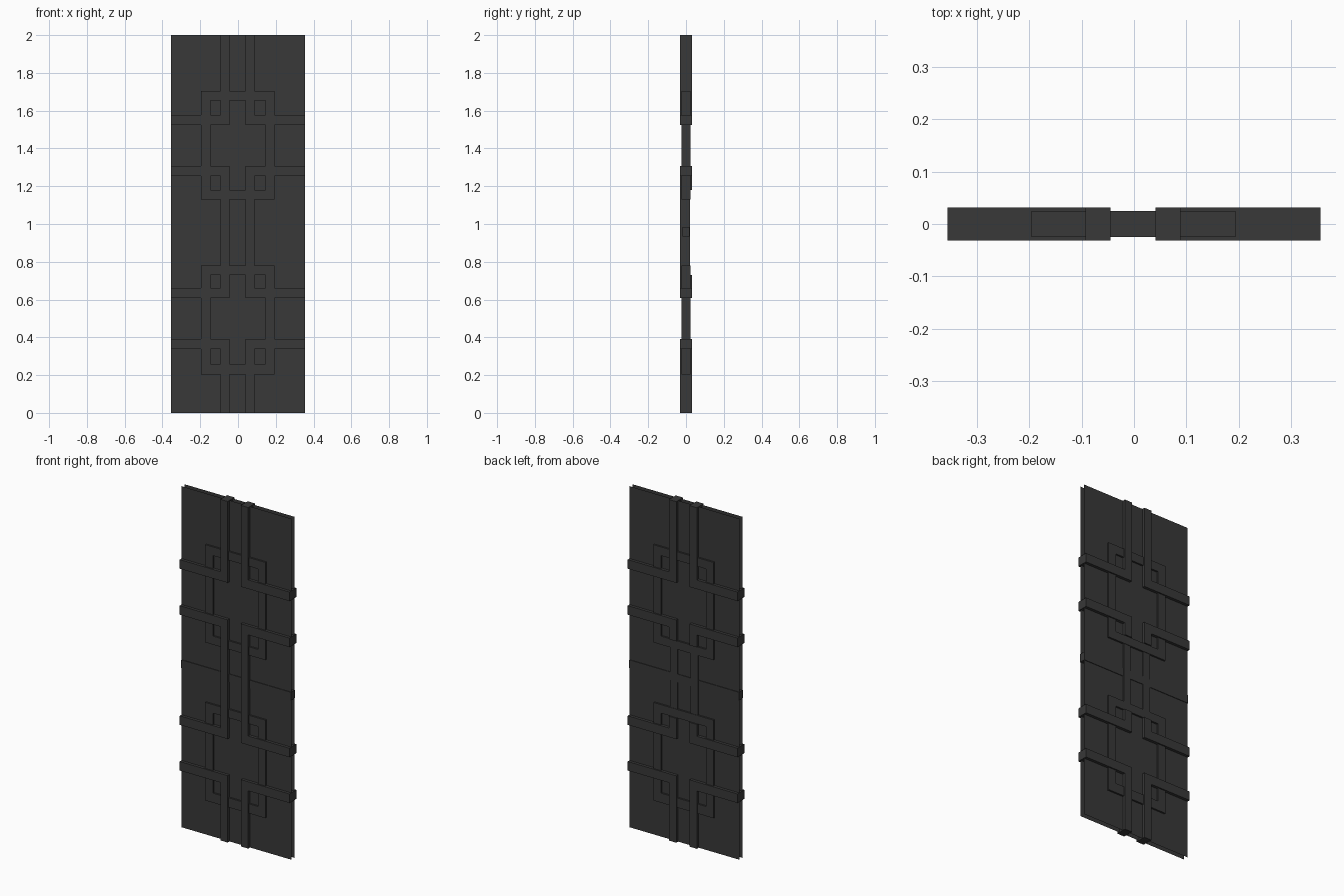
import bpy, bmesh

if "Cube" in bpy.data.objects:
    bpy.data.objects.remove(bpy.data.objects["Cube"])

mat = bpy.data.materials.new("dark_metal")
mat.diffuse_color = (0.04, 0.04, 0.04, 1)
mat.use_nodes = True
mat.node_tree.nodes["Principled BSDF"].inputs["Base Color"].default_value = mat.diffuse_color

W = 0.356      # half width of the panel
D = 0.0315     # half depth of the raised trim
BAR = 0.053    # height of the horizontal trim


def prism(name, pts, faces, y0, y1=None):
    """Flat outline in x/z, extruded along y (left as a sheet without y1)."""
    bm = bmesh.new()
    vs = [bm.verts.new((x, y0, z)) for x, z in pts]
    fs = [bm.faces.new([vs[i] for i in f]) for f in faces]
    if y1 is not None:
        ext = bmesh.ops.extrude_face_region(bm, geom=fs, use_keep_orig=True)
        moved = [g for g in ext["geom"] if isinstance(g, bmesh.types.BMVert)]
        bmesh.ops.translate(bm, verts=moved, vec=(0, y1 - y0, 0))
    bmesh.ops.recalc_face_normals(bm, faces=bm.faces)
    me = bpy.data.meshes.new(name)
    bm.to_mesh(me)
    bm.free()
    me.materials.append(mat)
    ob = bpy.data.objects.new(name, me)
    bpy.context.collection.objects.link(ob)
    return ob


def rect(x0, x1, z0, z1):
    return [(x0, z0), (x1, z0), (x1, z1), (x0, z1)]


def block(name, x0, x1, z0, z1, y0, y1=None):
    return prism(name, rect(x0, x1, z0, z1), [(0, 1, 2, 3)], y0, y1)


# thin front and back sheets
front = block("front_sheet", -W, W, 0, 2, -0.0145)
back = block("back_sheet", -W, W, 0, 2, 0.0145)
back.data.flip_normals()

# shallow bar across the middle
block("middle_bar", -W, W, 0.935, 0.983, -0.018, 0.018)

# square ring frames
for name, o0, o1, i0, i1 in (("lower", 0.204, 0.779, 0.26, 0.729),
                             ("upper", 1.131, 1.704, 1.181, 1.653)):
    pts = rect(-0.1955, 0.194, o0, o1) + rect(-0.1455, 0.1455, i0, i1)
    ring = [(i, (i + 1) % 4, (i + 1) % 4 + 4, i + 4) for i in range(4)]
    prism(name + "_square_frame", pts, ring, -0.0245, 0.0245)

# raised corner brackets: outer edge z of the arm, end z of the upright
corners = (("top", 1.523, 2.0), ("upper_middle", 1.306, 1.181),
           ("lower_middle", 0.607, 0.729), ("bottom", 0.392, 0.0))
for side, xe, xi, xo in (("left", -W, -0.045, -0.0925),
                         ("right", W, 0.041, 0.0885)):
    for name, z, end in corners:
        z2 = z + BAR if end > z else z - BAR
        pts = [(xe, z), (xi, z), (xi, end), (xo, end), (xo, z2), (xe, z2)]
        prism(f"{side}_{name}_bracket", pts, [range(6)], -D, D)
    # upright joining the middle brackets, recessed at the back
    block(side + "_upright", xi, xo, 0.729, 1.181, -D, 0.022)
